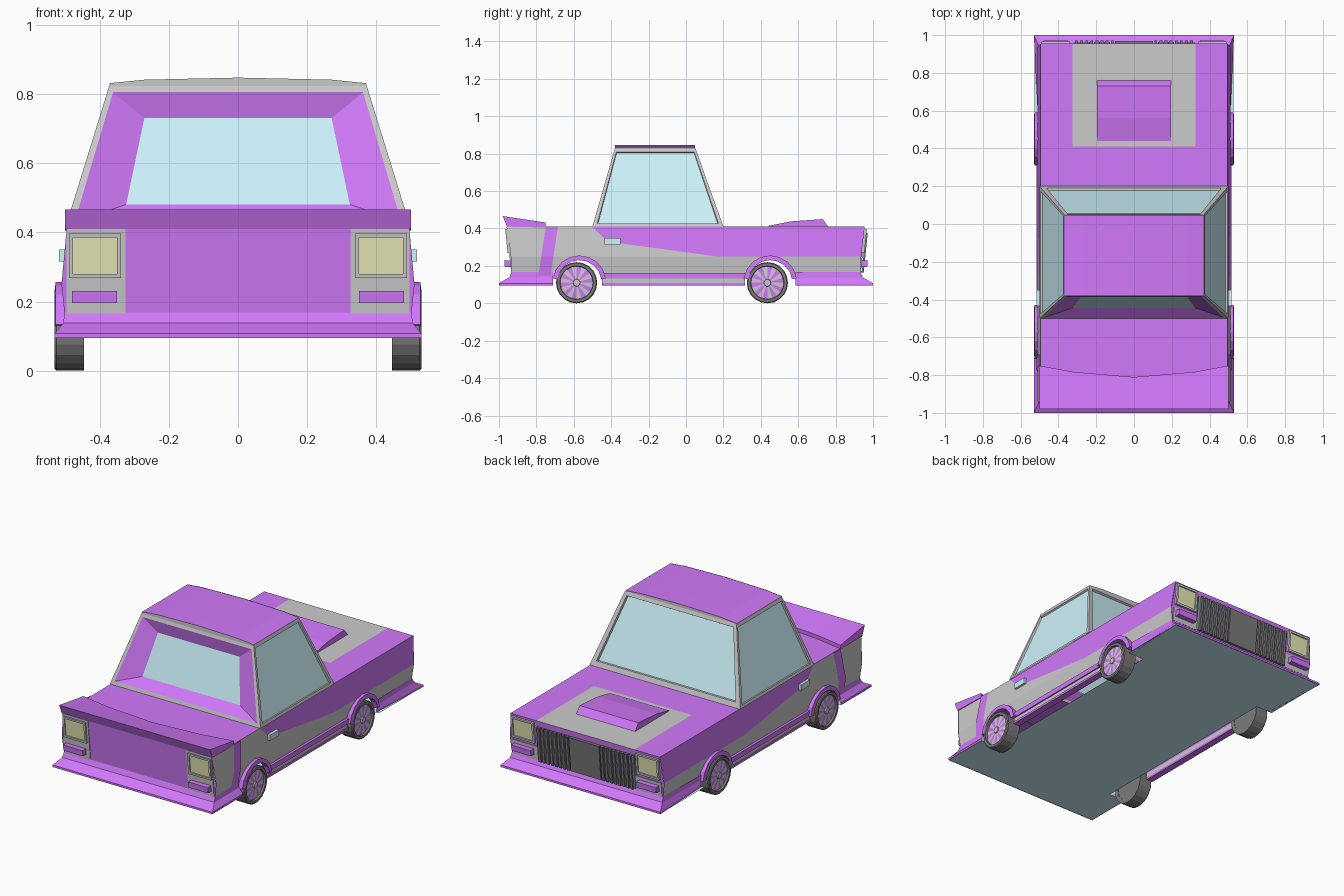
import bpy, bmesh, math
from mathutils import Vector

if "Cube" in bpy.data.objects:
    bpy.data.objects.remove(bpy.data.objects["Cube"])

def material(name, rgb):
    m = bpy.data.materials.new(name)
    m.diffuse_color = (*rgb, 1)
    m.use_nodes = True
    m.node_tree.nodes["Principled BSDF"].inputs["Base Color"].default_value = m.diffuse_color
    return m

PURPLE = material("purple_paint", (0.64, 0.19, 0.96))
GLASS = material("pale_glass", (0.62, 0.90, 0.98))
YELLOW = material("lamp_yellow", (0.83, 0.83, 0.48))
DARK = material("dark_rubber", (0.2, 0.2, 0.2))
GREY = None

def build(name, verts, faces, mat=GREY, mirror=False, closed=False):
    """Mesh object; open shells get their normals turned away from the car's middle."""
    bm = bmesh.new()
    vs = [bm.verts.new(v) for v in verts]
    for f in faces:
        bm.faces.new([vs[i] for i in f])
    if closed:
        bmesh.ops.recalc_face_normals(bm, faces=bm.faces)
    else:
        bm.normal_update()
        for f in bm.faces:
            if f.normal.dot(f.calc_center_median() - Vector((0, 0, 0.3))) < 0:
                f.normal_flip()
    me = bpy.data.meshes.new(name)
    bm.to_mesh(me)
    bm.free()
    ob = bpy.data.objects.new(name, me)
    bpy.context.collection.objects.link(ob)
    if mat:
        me.materials.append(mat)
    if mirror:
        ob.modifiers.new("Mirror", 'MIRROR').use_mirror_merge = False
    return ob

def loft(name, rings, mat=GREY, mirror=False, loop=False, solid=True):
    """Skin a list of equal rings; solid closes each ring and caps the ends."""
    n, k = len(rings[0]), len(rings)
    verts = [p for r in rings for p in r]
    faces = []
    for i in range(k if loop else k - 1):
        a, b = i * n, (i + 1) % k * n
        for j in range(n if solid else n - 1):
            q = (j + 1) % n
            faces.append((a + j, a + q, b + q, b + j))
    if solid and not loop:
        faces += [range(n), range((k - 1) * n, k * n)]
    return build(name, verts, faces, mat, mirror, solid)

# ---- body sides: flat outlines laid on the slightly bulged flank
def flank(z):
    return 0.51 - 0.015 * (z - 0.25) / 0.16 if z > 0.25 else 0.51 - 0.01 * (0.25 - z) / 0.09

def side(name, outline, mat=GREY, out=0.0):
    build(name, [(flank(z) + out, y, z) for y, z in outline], [range(len(outline))], mat, True)

WHEELS = (-0.585, 0.435)

def arc(y, r, a0, a1, n=9):
    return [(y + r * math.cos(math.radians(a0 + (a1 - a0) * i / (n - 1))),
             0.113 + r * math.sin(math.radians(a0 + (a1 - a0) * i / (n - 1)))) for i in range(n)]

side("upper_side_paint", [(-0.5, .41), (-.42, .33), (.17, .25), (.937, .25), (.955, .41)], PURPLE)
side("upper_side_grey", [(-.955, .41), (-.937, .25), (.17, .25), (-.42, .33), (-.5, .41)])
side("lower_side", [(-.937, .25), (-.93, .15)] + arc(-.57, .125, 163, 17)
     + arc(.45, .125, 163, 17) + [(.93, .15), (.937, .25)])
for nm, za, zb in (("upper", .25, .41), ("lower", .14, .25)):
    sh = lambda z: -.04 * (.41 - z) / .27
    side("rear_band_" + nm, [(-.75 + sh(zb), zb), (-.685 + sh(zb), zb),
                             (-.685 + sh(za), za), (-.75 + sh(za), za)], PURPLE, .005)

# ---- sills between the wheels
def sill(name, x, z0, z1, mat):
    loft(name, [[(.47, y, z0), (x, y, z0), (x, y, z1), (.47, y, z1)] for y in (-.45, .315)], mat, True)
sill("sill_top", .515, .132, .162, PURPLE)
sill("sill_grey", .507, .108, .132, GREY)
sill("sill_lip", .512, .095, .108, PURPLE)

# ---- decks
def deck(name, x0, x1, y0, y1, mat, mirror=False, z=.41):
    build(name, [(x0, y0, z), (x1, y0, z), (x1, y1, z), (x0, y1, z)], [range(4)], mat, mirror)
deck("hood_edge", .325, .495, .41, .955, PURPLE, True)
deck("hood_stripe", -.325, .325, .41, .955, GREY)
deck("hood_rear", -.495, .495, .19, .41, PURPLE)
deck("boot_lid", -.495, .495, -.955, -.49, PURPLE)
loft("hood_scoop", [[(x, .44, .405), (x, .44, .414), (x, .56, .438), (x, .73, .45), (x, .76, .41)]
                    for x in (-.195, .195)], PURPLE)

# ---- floor plate, open beside the wheels and sills
deck("floor_middle", -.42, .42, -.71, .58, GLASS, z=.096)
deck("floor_nose", -.528, .528, .58, .998, GLASS, z=.096)
deck("floor_tail", -.528, .528, -.998, -.71, GLASS, z=.096)

# ---- flared bumpers wrapping both ends
for nm, e, y0 in (("nose", 1, .585), ("tail", -1, .71)):
    rings = []
    for z, x, y in ((.168, .501, .932), (.138, .505, .945), (.107, .53, 1.0), (.095, .53, 1.0)):
        flare = x if e < 0 else .51
        plan = [(-flare, y0), (-x, y), (0, y), (x, y), (flare, y0)]
        rings.append([(px, e * py, z) for px, py in plan])
    loft(nm + "_bumper", rings, PURPLE, solid=False)

# ---- end faces and the blocks mounted on them
def face_y(z):
    return .93 + .025 * (z - .16) / .25

def end_block(name, e, x0, x1, z0, z1, out, mat=GREY, mirror=True):
    loft(name, [[(x, e * (face_y(z) + o), z) for z, o in ((z0, -.01), (z0, out), (z1, out), (z1, -.01))]
                for x in (x0, x1)], mat, mirror)

for nm, e in (("nose", 1), ("tail", -1)):
    build(nm + "_face", [(x, e * face_y(z), z) for x, z in ((-.5, .15), (.5, .15), (.51, .25), (.495, .41),
                         (-.495, .41), (-.51, .25))], [range(6)], PURPLE)
    end_block(nm + "_lower_panel", e, .325, .495, .165, .25 if e > 0 else .41, .004)
    end_block(nm + "_bumperette", e, .35, .48, .195, .23, .035, PURPLE)
    x0, x1, z0, z1 = .35, .477, .28, .385
    end_block(nm + "_lamp", e, x0, x1, z0, z1, .006, YELLOW)
    for i, (a, b, c, d) in enumerate(((x0 - .012, x0, z0 - .012, z1 + .012), (x1, x1 + .012, z0 - .012, z1 + .012),
                                      (x0, x1, z1, z1 + .012), (x0, x1, z0 - .012, z0))):
        end_block(f"{nm}_lamp_frame_{i}", e, a, b, c, d, .013)

# ---- grille
end_block("grille_back", 1, -.325, .325, .165, .375, .004, DARK, False)
end_block("grille_middle", 1, -.1, .1, .165, .375, .018, DARK, False)
for i in range(8):
    x = .108 + i * .027
    end_block(f"grille_bar_{i}", 1, x, x + .015, .165, .375, .02, DARK)
    end_block(f"grille_strip_{i}", 1, x + .018, x + .024, .17, .37, .012, GLASS if i % 2 else PURPLE)

# ---- tail spoiler with a bowed leading edge
loft("tail_spoiler", [[(x, y, .405), (x, y, .432), (x, -.98, .466), (x, -.957, .41)]
                      for x, y in ((-.5, -.75), (-.32, -.783), (0, -.81), (.32, -.783), (.5, -.75))], PURPLE)

# ---- cabin: framed windows set into four sloping quads
BASE, TOP = (.5, -.5, .2, .41), (.37, -.38, .05, .83)

def corner(level, sx, front):
    x, y0, y1, z = level
    return Vector((sx * x, y1 if front else y0, z))

def window(name, a, b, outer, inner, depth, reveal=GREY, mirror=False):
    quad = [corner(BASE, *a), corner(BASE, *b), corner(TOP, *b), corner(TOP, *a)]
    n = (quad[1] - quad[0]).cross(quad[3] - quad[0]).normalized()
    if n.dot(quad[0] + quad[2] - Vector((0, -.3, 1.2))) < 0:
        n = -n
    def ring(m, d):
        u, v0, v1 = m
        pt = lambda s, t: quad[0].lerp(quad[1], s).lerp(quad[3].lerp(quad[2], s), t) - n * d
        return [pt(u, v0), pt(1 - u, v0), pt(1 - u, v1), pt(u, v1)]
    r0, r1, r2 = ring((0, 0, 1), 0), ring(outer, 0), ring(inner, depth)
    strip = [(i, (i + 1) % 4, (i + 1) % 4 + 4, i + 4) for i in range(4)]
    build(name + "_frame", r0 + r1, strip, GREY, mirror)
    build(name + "_reveal", r1 + r2, strip, reveal, mirror)
    build(name + "_glass", r2, [range(4)], GLASS, mirror)

window("side_window", (1, 0), (1, 1), (.03, .04, .95), (.035, .045, .945), .01, GREY, True)
window("windscreen", (-1, 1), (1, 1), (.03, .07, .95), (.035, .08, .945), .012)
window("rear_window", (-1, 0), (1, 0), (.022, .05, .94), (.16, .19, .785), .035, PURPLE)

# ---- crowned roof with grey edges front and rear
CROWN = ((-.37, .831), (-.27, .841), (0, .847), (.27, .841), (.37, .831))
loft("roof", [[(x, -.38, .826), (x, -.38, z), (x, .047, z), (x, .047, .826)] for x, z in CROWN], PURPLE)
for nm, y in (("rear", -.382), ("front", .05)):
    build("roof_edge_" + nm, [(x, y, z) for x, z in CROWN] + [(.37, y, .822), (-.37, y, .822)], [range(7)])

# ---- door handles
loft("door_handle", [[(.495, y, .315), (.517, y, .315), (.517, y, .35), (.495, y, .35)]
                     for y in (-.435, -.35)], GLASS, True)

# ---- wheels and arches
SEG = 20
for nm, y in zip(("tail", "nose"), WHEELS):
    def spin(x, r, n=SEG, y=y):
        return [(x, y + r * math.cos(2 * math.pi * i / n), .11 + r * math.sin(2 * math.pi * i / n)) for i in range(n)]
    loft(nm + "_tyre", [spin(.445, .085), spin(.445, .11), spin(.525, .11), spin(.53, .105),
                        spin(.53, .09), spin(.515, .087)], DARK, True, loop=True)
    rim = build(nm + "_rim", [(.524, y, .11)] + spin(.518, .089),
                [(0, i + 1, (i + 1) % SEG + 1) for i in range(SEG)], PURPLE, True)
    rim.data.materials.append(material("rim_grey", (.7, .7, .7)))
    for i, p in enumerate(rim.data.polygons):
        p.material_index = i % 2
    loft(nm + "_hub", [spin(.515, .022, 10), spin(.529, .018, 10)], GREY, True)
    build(nm + "_wheel_back", spin(.447, .086), [range(SEG)], DARK, True)
    inner, outer = arc(y + .015, .118, 8, 172), arc(y + .015, .143, 8, 172)
    loft(nm + "_wheel_arch", [[(.495, *p), (.53, *p), (.527, *q), (.495, *q)]
                              for p, q in zip(inner, outer)], PURPLE, True)
